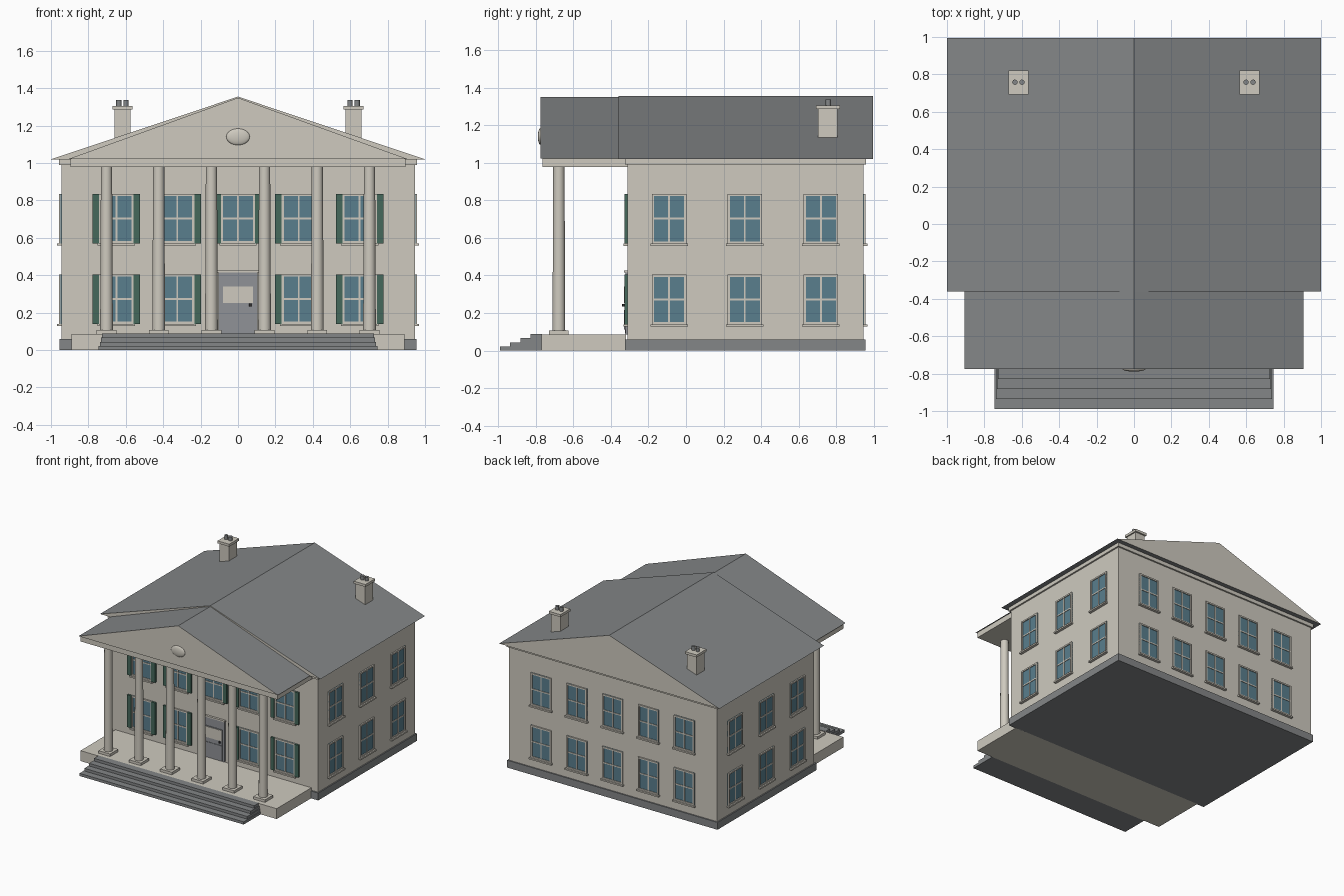
import bpy, bmesh, math
from mathutils import Matrix, Vector

cube = bpy.data.objects.get("Cube")
if cube:
    bpy.data.objects.remove(cube, do_unlink=True)


def material(name, r, g, b):
    m = bpy.data.materials.new(name)
    m.use_nodes = True
    m.diffuse_color = (r, g, b, 1)
    m.node_tree.nodes["Principled BSDF"].inputs["Base Color"].default_value = (r, g, b, 1)
    return m


CREAM = material("cream stone", 0.62, 0.59, 0.52)
SLATE = material("slate grey", 0.23, 0.24, 0.245)
GLASS = material("window glass", 0.10, 0.21, 0.27)
GREEN = material("shutter green", 0.06, 0.14, 0.105)
DOOR = material("door grey", 0.28, 0.29, 0.31)
BLACK = material("black metal", 0.03, 0.03, 0.03)


def finish(name, bm, *mats):
    bmesh.ops.recalc_face_normals(bm, faces=bm.faces[:])
    mesh = bpy.data.meshes.new(name)
    bm.to_mesh(mesh)
    bm.free()
    for m in mats:
        mesh.materials.append(m)
    ob = bpy.data.objects.new(name, mesh)
    bpy.context.collection.objects.link(ob)
    return ob


def add_box(bm, x, y, z, slot=0, frame=Matrix()):
    """Box between the (low, high) pairs x, y and z."""
    size = Matrix.Diagonal((x[1] - x[0], y[1] - y[0], z[1] - z[0], 1))
    mid = Matrix.Translation((sum(x) / 2, sum(y) / 2, sum(z) / 2))
    made = bmesh.ops.create_cube(bm, size=1, matrix=frame @ mid @ size)
    for f in {f for v in made["verts"] for f in v.link_faces}:
        f.material_index = slot


def box(name, mat, x, y, z):
    bm = bmesh.new()
    add_box(bm, x, y, z)
    return finish(name, bm, mat)


def cylinder(name, mat, x, y, z, r1, r2, sides=24):
    bm = bmesh.new()
    bmesh.ops.create_cone(bm, cap_ends=True, segments=sides, radius1=r1, radius2=r2,
                          depth=z[1] - z[0], matrix=Matrix.Translation((x, y, sum(z) / 2)))
    for f in bm.faces:
        f.smooth = len(f.verts) == 4
    return finish(name, bm, mat)


def gable_roof(name, half, y, eave, ridge):
    """Solid gable roof: slate slopes and underside, cream ends."""
    bm = bmesh.new()
    tri = [bm.verts.new((px, y[0], pz)) for px, pz in ((-half, eave), (half, eave), (0, ridge))]
    face = bm.faces.new(tri)
    moved = bmesh.ops.extrude_face_region(bm, geom=[face])["geom"]
    bmesh.ops.translate(bm, vec=(0, y[1] - y[0], 0),
                        verts=[v for v in moved if isinstance(v, bmesh.types.BMVert)])
    bm.normal_update()
    for f in bm.faces:
        f.material_index = 1 if abs(f.normal.y) > 0.9 else 0
    return finish(name, bm, SLATE, CREAM)


def window(name, at, angle, base, shutters=False):
    """Four-pane window; local -y points out of the wall."""
    frame = Matrix.Translation((at[0], at[1], base)) @ Matrix.Rotation(angle, 4, "Z")
    w, h, t, out = 0.092, 0.265, 0.012, (-0.011, 0.005)
    bm = bmesh.new()
    add_box(bm, (-w, w), (-0.004, 0.005), (0, h), 1, frame)
    for s in (-1, 1):
        add_box(bm, sorted((s * w, s * (w - t))), out, (0, h), 0, frame)
    for low in (0, h - t):
        add_box(bm, (-w + t, w - t), out, (low, low + t), 0, frame)
    add_box(bm, (-0.005, 0.005), (-0.008, 0), (t, h - t), 0, frame)
    add_box(bm, (-w + t, w - t), (-0.008, 0), (h / 2 - 0.005, h / 2 + 0.005), 0, frame)
    add_box(bm, (-0.1, 0.1), (-0.022, 0.005), (-0.012, 0), 0, frame)
    if shutters:
        for s in (-1, 1):
            add_box(bm, sorted((s * w, s * 0.127)), (-0.016, 0.005), (0, h), 2, frame)
    return finish(name, bm, CREAM, GLASS, GREEN)


# Main house
box("foundation", SLATE, (-0.955, 0.955), (-0.325, 0.955), (0, 0.06))
box("walls", CREAM, (-0.945, 0.945), (-0.312, 0.945), (0.06, 1.0))
box("cornice", CREAM, (-0.958, 0.958), (-0.326, 0.958), (0.99, 1.02))
gable_roof("main_roof", 1.0, (-0.36, 0.995), 1.02, 1.355)

# Porch
box("porch_floor", CREAM, (-0.89, 0.89), (-0.77, -0.32), (0, 0.085))
box("porch_beam", CREAM, (-0.895, 0.895), (-0.765, -0.312), (0.978, 1.022))
gable_roof("porch_roof", 0.905, (-0.775, -0.3), 1.022, 1.349)
for i in range(4):
    half = 0.745 - i * 0.006
    top = 0.022 * (i + 1)
    box(f"step_{i + 1}", SLATE, (-half, half), (-0.99 + i * 0.054, -0.768), (0, top))

# Columns
for i, x in enumerate((-0.703, -0.424, -0.142, 0.142, 0.424, 0.703)):
    box(f"column_base_{i + 1}", CREAM, (x - 0.053, x + 0.053), (-0.73, -0.625), (0.085, 0.106))
    cylinder(f"column_{i + 1}", CREAM, x, -0.677, (0.106, 0.98), 0.034, 0.03)

# Oval ornament on the pediment
bm = bmesh.new()
bmesh.ops.create_uvsphere(bm, u_segments=32, v_segments=16, radius=1,
                          matrix=Matrix.Translation((0, -0.775, 1.14)) @ Matrix.Diagonal((0.063, 0.014, 0.044, 1)))
for f in bm.faces:
    f.smooth = True
finish("pediment_oval", bm, CREAM)

# Windows
for floor, base in (("lower", 0.14), ("upper", 0.57)):
    for i, x in enumerate((-0.65, -0.325, 0, 0.325, 0.65)):
        window(f"back_window_{floor}_{i + 1}", (x, 0.945), math.pi, base)
        if x or floor == "upper":
            window(f"front_window_{floor}_{i + 1}", (x, -0.312), 0, base, True)
    for i, y in enumerate((-0.09, 0.313, 0.718)):
        window(f"left_window_{floor}_{i + 1}", (0.945, y), math.pi / 2, base)
        window(f"right_window_{floor}_{i + 1}", (-0.945, y), -math.pi / 2, base)

# Front door
box("door_surround", DOOR, (-0.103, 0.103), (-0.322, -0.31), (0.085, 0.415))
box("door_lintel", CREAM, (-0.11, 0.11), (-0.33, -0.31), (0.415, 0.426))
box("door_leaf", DOOR, (-0.084, 0.084), (-0.326, -0.31), (0.09, 0.345))
box("door_upper_panel", CREAM, (-0.08, 0.08), (-0.33, -0.32), (0.252, 0.34))
box("door_lower_panel", DOOR, (-0.08, 0.08), (-0.33, -0.32), (0.112, 0.215))
cylinder("door_knob", BLACK, 0.066, -0.333, (0.234, 0.248), 0.007, 0.007, 12)

# Chimneys
for side, x in (("right", -0.618), ("left", 0.618)):
    box(f"{side}_chimney", CREAM, (x - 0.043, x + 0.043), (0.703, 0.807), (1.05, 1.288))
    box(f"{side}_chimney_cap", CREAM, (x - 0.053, x + 0.053), (0.693, 0.82), (1.286, 1.306))
    for i, dx in enumerate((-0.019, 0.019)):
        cylinder(f"{side}_chimney_pot_{i + 1}", SLATE, x + dx, 0.758, (1.3, 1.338), 0.014, 0.014, 16)
